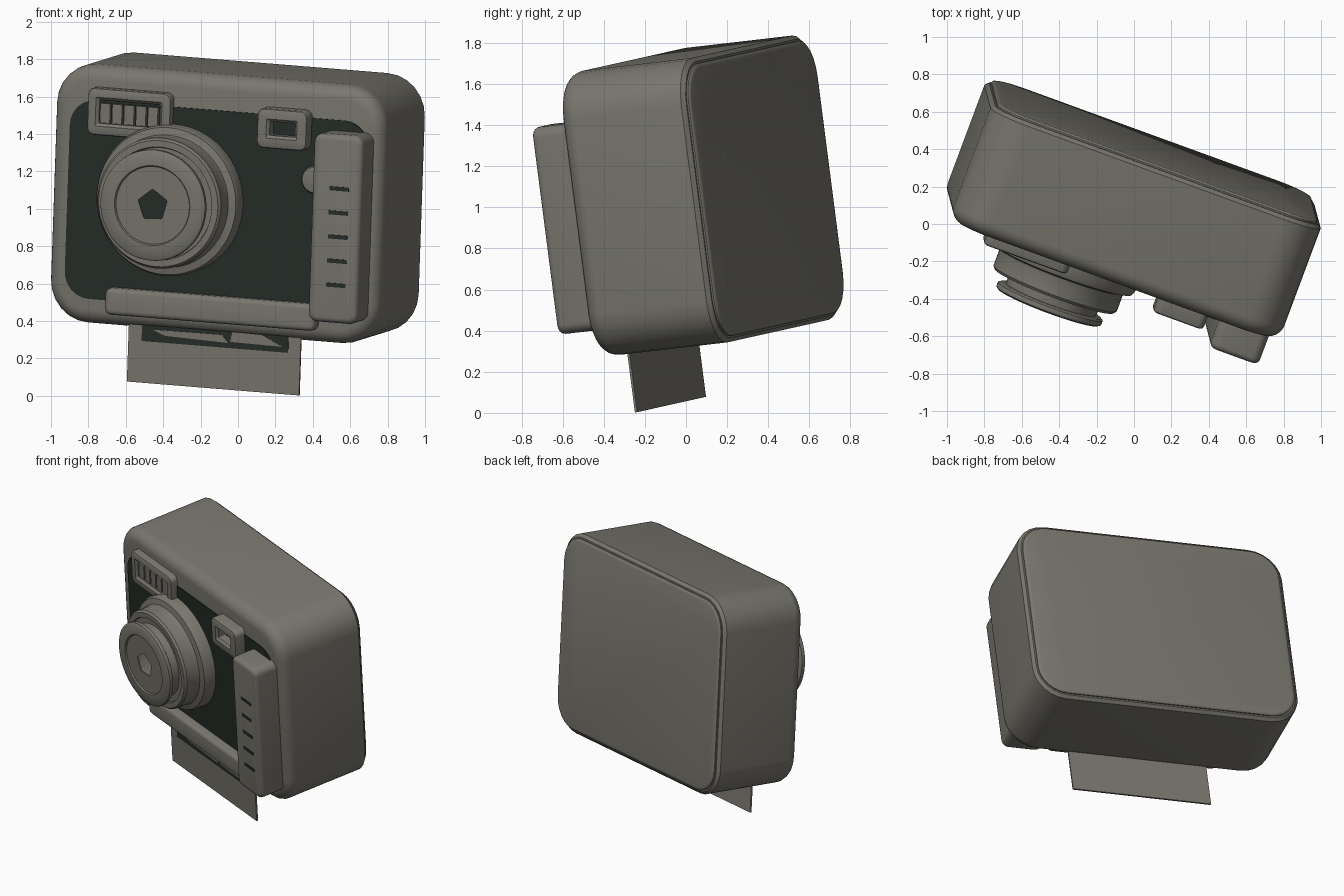
import bpy, bmesh, math
from mathutils import Matrix, Vector

if "Cube" in bpy.data.objects:
    bpy.data.objects.remove(bpy.data.objects["Cube"])

# Tilted frame shared by every part: local x = right, y = back, z = up
U = Vector((0.937, -0.341, -0.076)).normalized()
V = Vector((0.03, -0.126, 0.9916))
V = (V - U * V.dot(U)).normalized()
B = V.cross(U)
FRAME = Matrix((U, B, V)).transposed().to_4x4()


def material(name, rgb):
    m = bpy.data.materials.new(name)
    m.diffuse_color = (*rgb, 1)
    m.use_nodes = True
    m.node_tree.nodes["Principled BSDF"].inputs["Base Color"].default_value = m.diffuse_color
    return m


GREY = material("warm_grey", (0.19, 0.183, 0.155))
DARK = material("dark_green", (0.019, 0.027, 0.021))


def finish(name, bm, mat):
    bmesh.ops.recalc_face_normals(bm, faces=bm.faces)
    me = bpy.data.meshes.new(name)
    bm.to_mesh(me)
    bm.free()
    me.materials.append(mat)
    ob = bpy.data.objects.new(name, me)
    bpy.context.collection.objects.link(ob)
    ob.matrix_world = FRAME
    return ob


def skin(name, rings, mat, closed=False):
    """Join equal-length rings of points; cap the ends or close into a loop."""
    bm = bmesh.new()
    vs = [[bm.verts.new(p) for p in ring] for ring in rings]
    n = len(vs[0])
    pairs = list(zip(vs, vs[1:])) + ([(vs[-1], vs[0])] if closed else [])
    for r0, r1 in pairs:
        for i in range(n):
            j = (i + 1) % n
            bm.faces.new((r0[i], r0[j], r1[j], r1[i]))
    if not closed:
        bm.faces.new(vs[0])
        bm.faces.new(vs[-1])
    return finish(name, bm, mat)


def rounded(rect, r, inset, y, seg=6):
    """Rounded rectangle outline (x0, x1, z0, z1) pulled in by inset."""
    x0, x1, z0, z1 = rect
    x0, x1, z0, z1 = x0 + inset, x1 - inset, z0 + inset, z1 - inset
    r = max(r - inset, 0.006)
    pts = []
    for k, (cx, cz) in enumerate(((x1 - r, z1 - r), (x0 + r, z1 - r),
                                  (x0 + r, z0 + r), (x1 - r, z0 + r))):
        for i in range(seg + 1):
            t = math.pi / 2 * (k + i / seg)
            pts.append((cx + r * math.cos(t), y, cz + r * math.sin(t)))
    return pts


def slab(name, rect, r, back, front, edge, mat, steps=4):
    """Rounded slab with a filleted front rim."""
    prof = [(0, back)]
    for i in range(steps + 1):
        t = math.pi / 2 * i / steps
        prof.append((edge * (1 - math.cos(t)), front + edge * (1 - math.sin(t))))
    return skin(name, [rounded(rect, r, i, y) for i, y in prof], mat)


def window_frame(name, rect, r, back, front, border, mat):
    """Rounded frame with a through hole."""
    e = 0.015
    prof = [(0, back), (0, front + e), (e * 0.3, front + e * 0.3), (e, front),
            (border - e, front), (border, front + e), (border, back)]
    return skin(name, [rounded(rect, r, i, y) for i, y in prof], mat, True)


def plate(name, pts, back, front, mat):
    return skin(name, [[(x, y, z) for x, z in pts] for y in (back, front)], mat)


def box(name, x0, x1, z0, z1, back, front, mat):
    return plate(name, [(x0, z0), (x1, z0), (x1, z1), (x0, z1)], back, front, mat)


# Body shell: soft front fillet, small chamfer at the back
BODY = (-1.055, 0.83, 0.34, 1.735)
FRONT = -0.152
prof = [(0.02, 0.507), (0, 0.487)]
for i in range(7):
    t = math.pi / 2 * i / 6
    prof.append((0.08 * (1 - math.cos(t)), FRONT + 0.08 * (1 - math.sin(t))))
skin("body", [rounded(BODY, 0.22, i, y) for i, y in prof], GREY)

# Back cover
skin("back_cover", [rounded(BODY, 0.22, i, y) for i, y in
                    ((0.03, 0.49), (0.03, 0.515), (0.036, 0.522), (0.05, 0.526))], GREY)

# Dark front panel
skin("front_panel", [rounded((-0.952, 0.75, 0.478, 1.548), 0.14, 0, y)
                     for y in (FRONT + 0.001, FRONT - 0.007)], DARK)

# Flash: frame, dark floor and upright slats
window_frame("flash_frame", (-0.84, -0.365, 1.368, 1.622), 0.04, -0.14, -0.205, 0.064, GREY)
box("flash_floor", -0.79, -0.41, 1.42, 1.57, FRONT - 0.001, -0.162, DARK)
for k in range(5):
    x = -0.772 + k * 0.068
    box(f"flash_slat_{k + 1}", x, x + 0.056, 1.434, 1.54, -0.155, -0.185, GREY)

# Viewfinder
window_frame("viewfinder_frame", (0.14, 0.425, 1.376, 1.59), 0.04, -0.14, -0.238, 0.07, GREY)
box("viewfinder_glass", 0.19, 0.38, 1.43, 1.54, FRONT - 0.001, -0.164, DARK)

# Lens: hollow stepped barrel, ring by ring (radius, depth)
LX, LZ, N = -0.356, 1.050, 60


def circle(r, y, n=N):
    return [(LX + r * math.cos(2 * math.pi * i / n), y,
             LZ + r * math.sin(2 * math.pi * i / n)) for i in range(n)]


lens = [(0.406, -0.14), (0.406, -0.225), (0.396, -0.245), (0.375, -0.25),
        (0.357, -0.255), (0.352, -0.27), (0.352, -0.355), (0.34, -0.37),
        (0.305, -0.37), (0.30, -0.355), (0.26, -0.355), (0.255, -0.42),
        (0.285, -0.422), (0.298, -0.43), (0.30, -0.442), (0.298, -0.455),
        (0.285, -0.464), (0.215, -0.464), (0.207, -0.452), (0.207, -0.442),
        (0.235, -0.40), (0.235, -0.14)]
skin("lens_barrel", [circle(r, y) for r, y in lens], GREY, True)


# Iris disc with a five-sided opening
def pentagon(r, y):
    pts = []
    for i in range(N):
        t = 2 * math.pi * i / N
        a = (t - math.radians(93)) % math.radians(72) - math.radians(36)
        q = r * math.cos(math.radians(36)) / math.cos(a)
        pts.append((LX + q * math.cos(t), y, LZ + q * math.sin(t)))
    return pts


skin("iris", [circle(0.21, -0.447), circle(0.21, -0.455),
              pentagon(0.088, -0.455), pentagon(0.088, -0.447)], GREY, True)

# Hand grip with dark slits
slab("grip", (0.497, 0.777, 0.476, 1.492), 0.05, -0.12, -0.325, 0.03, GREY)
for k in range(5):
    z = 0.682 + 0.13 * k
    box(f"grip_slit_{k + 1}", 0.60, 0.71, z - 0.011, z + 0.011, -0.322, -0.328, DARK)

# Shutter button beside the grip
btn = [(0.075, -0.14), (0.075, -0.18), (0.068, -0.191), (0.055, -0.195)]
skin("shutter_button", [[(0.46 + r * math.cos(math.tau * i / 32), y,
                          1.22 + r * math.sin(math.tau * i / 32)) for i in range(32)]
                        for r, y in btn], GREY)

# Bar above the print slot
slab("slot_bar", (-0.70, 0.50, 0.408, 0.553), 0.035, -0.11, -0.22, 0.025, GREY)

# Ejected print with dark image and light shapes
box("print_sheet", -0.592, 0.39, 0.045, 0.44, -0.106, -0.118, GREY)
box("print_image", -0.515, 0.32, 0.27, 0.44, -0.117, -0.122, DARK)
plate("print_shape_left", [(-0.456, 0.336), (-0.056, 0.338), (-0.021, 0.297),
                           (-0.381, 0.308)], -0.121, -0.125, GREY)
plate("print_shape_right", [(0.001, 0.358), (0.172, 0.355), (0.291, 0.30),
                            (-0.01, 0.304)], -0.121, -0.125, GREY)

# Smooth shading with sharp edges kept
for ob in bpy.data.objects:
    ob.select_set(True)
    bpy.context.view_layer.objects.active = ob
bpy.ops.object.shade_smooth_by_angle(angle=math.radians(35))
